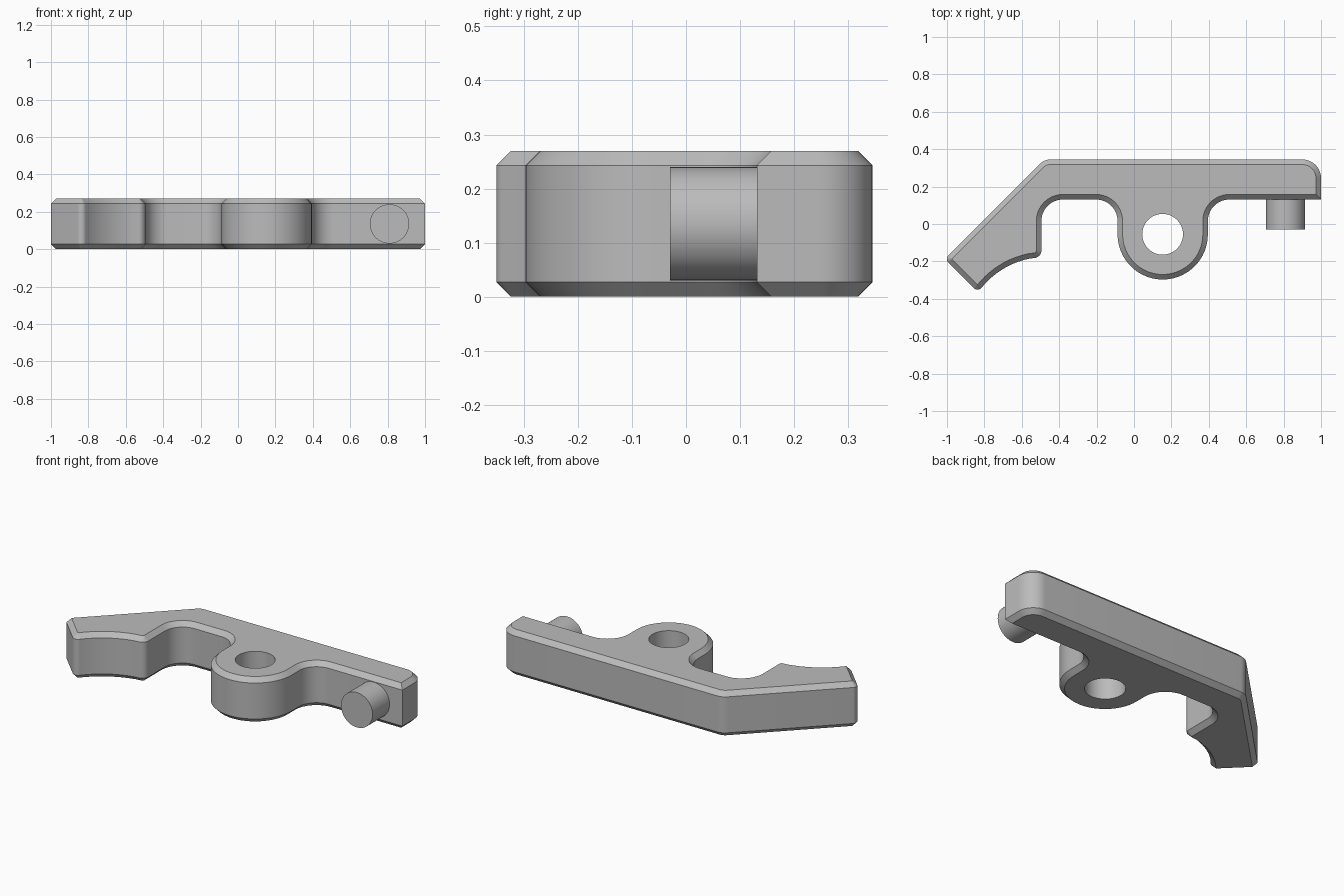
import bpy
import bmesh
from math import cos, sin, tan, radians, pi
from mathutils import Vector, Matrix

cube = bpy.data.objects.get("Cube")
if cube:
    bpy.data.objects.remove(cube, do_unlink=True)

HEIGHT = 0.27
CHAMFER = 0.027

grey = bpy.data.materials.new("plain grey")
grey.use_nodes = True
grey.diffuse_color = (0.5, 0.5, 0.5, 1)
grey.node_tree.nodes["Principled BSDF"].inputs["Base Color"].default_value = (0.5, 0.5, 0.5, 1)


def finish(bm, name):
    """Turn a bmesh into a smooth-shaded object with sharp edges kept."""
    bmesh.ops.recalc_face_normals(bm, faces=bm.faces[:])
    mesh = bpy.data.meshes.new(name)
    bm.to_mesh(mesh)
    bm.free()
    mesh.materials.append(grey)
    obj = bpy.data.objects.new(name, mesh)
    bpy.context.collection.objects.link(obj)
    bpy.ops.object.select_all(action='DESELECT')
    obj.select_set(True)
    bpy.context.view_layer.objects.active = obj
    bpy.ops.object.shade_smooth_by_angle(angle=radians(30))
    return obj


def rounded(corners):
    """Outline through (x, y, radius) corners with each corner filleted."""
    pts = []
    for i, (x, y, r) in enumerate(corners):
        p = Vector((x, y))
        a = (p - Vector(corners[i - 1][:2])).normalized()
        b = (Vector(corners[(i + 1) % len(corners)][:2]) - p).normalized()
        if r == 0:
            arc = [p]
        else:
            turn = a.cross(b)
            angle = a.angle(b)
            side = Vector((-a.y, a.x)) * (1 if turn > 0 else -1)
            start = p - a * r * tan(angle / 2)
            centre = start + side * r
            steps = max(4, round(angle / radians(7)))
            arc = [centre - side * r * cos(angle * k / steps) + a * r * sin(angle * k / steps)
                   for k in range(steps + 1)]
        for q in arc:
            if not pts or (q - pts[-1]).length > 0.001:
                pts.append(q)
    return pts


def inset(pts, d):
    """Mitred inward offset of a counter-clockwise outline."""
    out = []
    for i, p in enumerate(pts):
        a = (p - pts[i - 1]).normalized()
        b = (pts[(i + 1) % len(pts)] - p).normalized()
        n1, n2 = Vector((-a.y, a.x)), Vector((-b.y, b.x))
        out.append(p + (n1 + n2) * d / (1 + n1.dot(n2)))
    return out


def ring(bm, pts, z):
    verts = [bm.verts.new((p.x, p.y, z)) for p in pts]
    edges = [bm.edges.new((verts[i - 1], v)) for i, v in enumerate(verts)]
    return verts, edges


def bridge(bm, low, high):
    for i in range(len(low)):
        bm.faces.new((low[i - 1], low[i], high[i], high[i - 1]))


# Lever outline: bar, slanted arm, scooped jaw, notch and pivot boss
scoop = [(-0.47 + 0.444 * cos(radians(t)), -0.62 + 0.444 * sin(radians(t)), 0)
         for t in range(138, 100, -4)]
outline = rounded([
    (1, 0.131, 0), (1, 0.345, 0.1), (-0.48, 0.345, 0.08),
    (-1.0125, -0.1875, 0.03), (-0.835, -0.365, 0.03),
    *scoop,
    (-0.495, -0.177, 0.04), (-0.495, 0.131, 0.115),
    (-0.088, 0.131, 0.115), (-0.088, -0.297, 0.2415),
    (0.395, -0.297, 0.2415), (0.395, 0.131, 0.115),
])

# Lever body with chamfered rims and a straight pivot hole
bm = bmesh.new()
small = inset(outline, CHAMFER)
rings = [ring(bm, small, 0), ring(bm, outline, CHAMFER),
         ring(bm, outline, HEIGHT - CHAMFER), ring(bm, small, HEIGHT)]
for low, high in zip(rings, rings[1:]):
    bridge(bm, low[0], high[0])
circle = [Vector((0.153 + 0.109 * cos(2 * pi * k / 48), -0.055 + 0.109 * sin(2 * pi * k / 48)))
          for k in range(48)]
holes = [ring(bm, circle, z) for z in (0, HEIGHT)]
bridge(bm, holes[0][0], holes[1][0])
for rim, hole in ((rings[0], holes[0]), (rings[3], holes[1])):
    bmesh.ops.triangle_fill(bm, use_beauty=True, use_dissolve=False,
                            edges=rim[1] + hole[1], normal=(0, 0, 1))
finish(bm, "lever_body")

# Round pin on the front of the bar
bm = bmesh.new()
place = Matrix.Translation((0.81, 0.07, HEIGHT / 2)) @ Matrix.Rotation(pi / 2, 4, 'X')
bmesh.ops.create_cone(bm, cap_ends=True, segments=48, radius1=0.105, radius2=0.105,
                      depth=0.2, matrix=place)
finish(bm, "front_pin")
